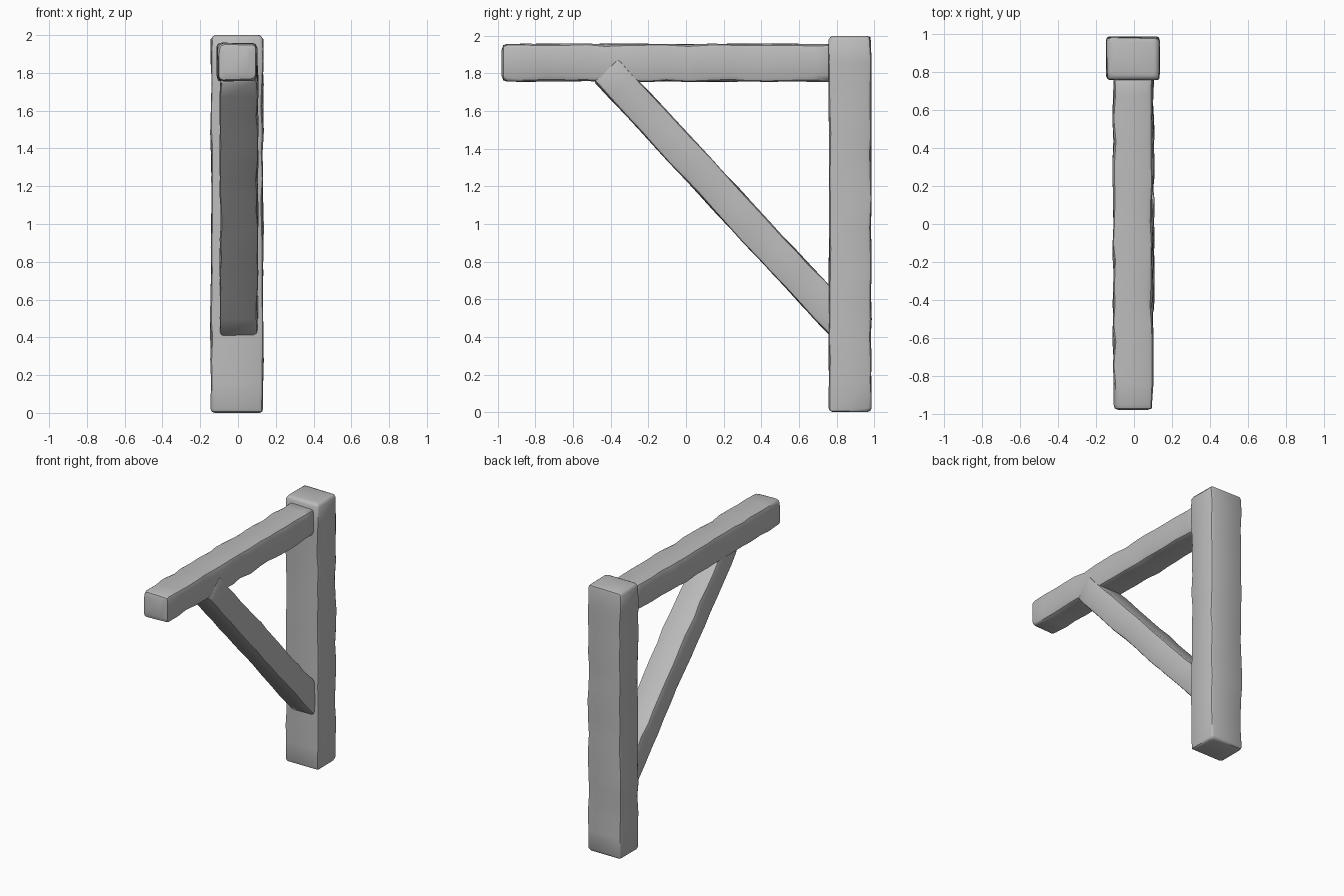
import bpy, bmesh, math, random
from mathutils import Vector

cube = bpy.data.objects.get("Cube")
if cube:
    bpy.data.objects.remove(cube, do_unlink=True)

grey = bpy.data.materials.new("weathered grey")
grey.use_nodes = True
colour = (0.5, 0.5, 0.5, 1)
grey.diffuse_color = colour
grey.node_tree.nodes["Principled BSDF"].inputs["Base Color"].default_value = colour


def worn_section(half_w, half_d, rng, wear):
    """Rectangle whose four corners are worn by different amounts."""
    points = []
    for sx, sy in ((1, 1), (-1, 1), (-1, -1), (1, -1)):
        r = wear * rng.uniform(0.5, 1.3)
        w = half_w + rng.uniform(-0.005, 0.005)
        d = half_d + rng.uniform(-0.003, 0.003)
        corner = [(w, d - r), (w - r * 0.3, d - r * 0.3), (w - r, d)]
        if sx * sy < 0:
            corner.reverse()
        points += [(sx * x, sy * y) for x, y in corner]
    return points


def timber(name, start, end, width, depth, wear, seed, rings=16):
    """Hand-hewn beam: worn rectangular sections along a straight line."""
    rng = random.Random(seed)
    start, end = Vector(start), Vector(end)
    axis = (end - start).normalized()
    side = Vector((1, 0, 0))
    up = axis.cross(side)
    length = (end - start).length
    bm = bmesh.new()

    # Pulled-in end sections round the end edges
    inner = [wear + (length - 2 * wear) * i / rings for i in range(rings + 1)]
    stations = [(0, wear), (wear * 0.3, wear * 0.3)]
    stations += [(t, 0) for t in inner]
    stations += [(length - wear * 0.3, wear * 0.3), (length, wear)]

    loops = []
    for i, (t, inset) in enumerate(stations):
        if 2 < i < len(stations) - 3:
            t += rng.uniform(-0.02, 0.02)
        section = worn_section(width / 2 - inset, depth / 2 - inset, rng, wear)
        loops.append([bm.verts.new(start + axis * t + side * x + up * y)
                      for x, y in section])
    for a, b in zip(loops, loops[1:]):
        for i in range(len(a)):
            j = (i + 1) % len(a)
            bm.faces.new((a[i], a[j], b[j], b[i]))
    bm.faces.new(loops[0])
    bm.faces.new(loops[-1])
    bmesh.ops.recalc_face_normals(bm, faces=bm.faces)

    mesh = bpy.data.meshes.new(name)
    bm.to_mesh(mesh)
    bm.free()
    mesh.materials.append(grey)
    obj = bpy.data.objects.new(name, mesh)
    bpy.context.collection.objects.link(obj)
    bpy.ops.object.select_all(action="DESELECT")
    obj.select_set(True)
    bpy.context.view_layer.objects.active = obj
    bpy.ops.object.shade_smooth_by_angle(angle=math.radians(40))
    return obj


# Upright at the back, arm reaching forward, diagonal brace between them
timber("post", (-0.005, 0.872, 0), (-0.005, 0.872, 2), 0.275, 0.225, 0.022, 3)
timber("arm", (-0.005, -0.98, 1.857), (-0.005, 0.80, 1.857), 0.208, 0.2, 0.03, 7)
timber("brace", (0.005, 0.85, 0.445), (0.005, -0.425, 1.82), 0.198, 0.178, 0.018, 11)
